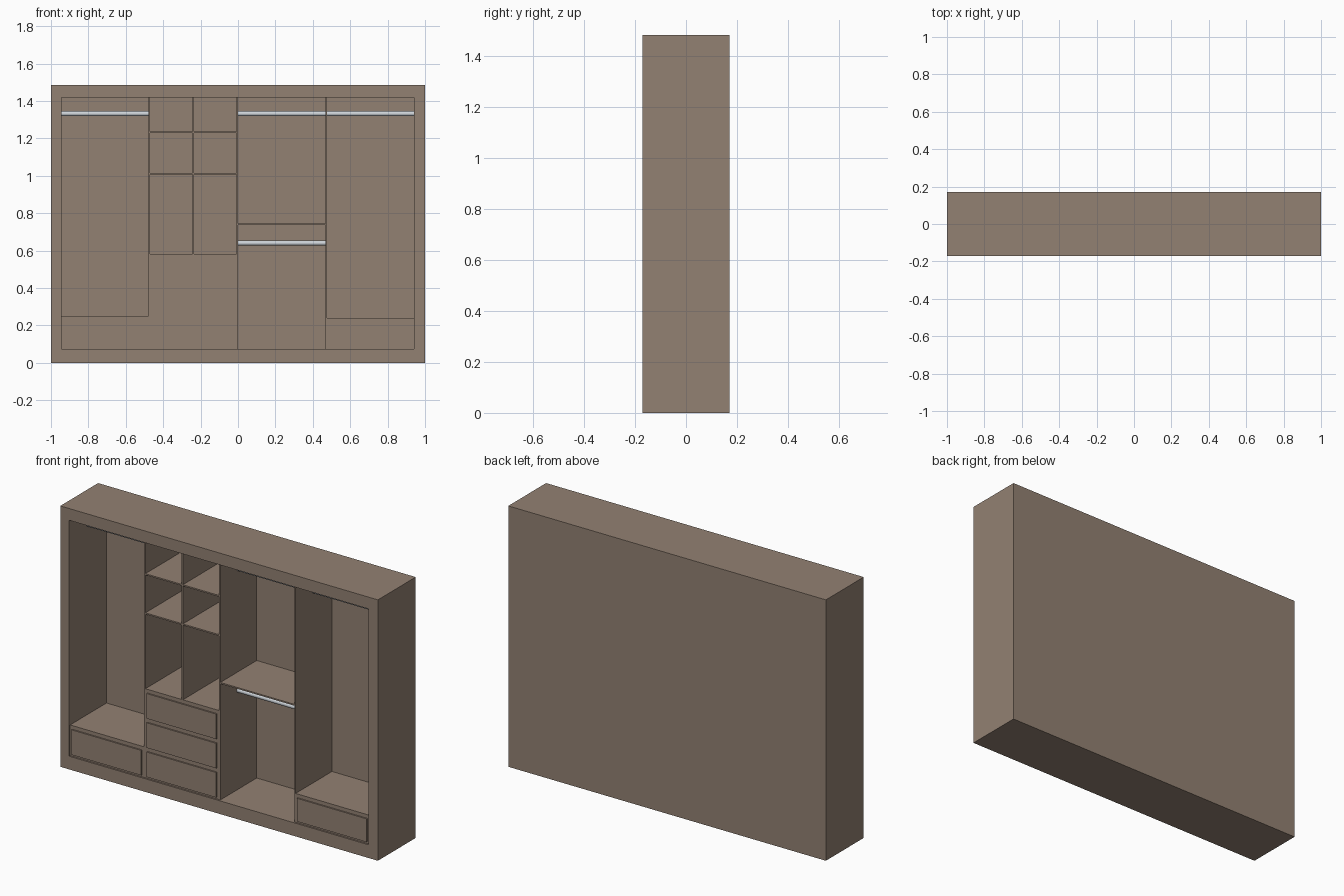
import bpy, bmesh, math

if "Cube" in bpy.data.objects:
    bpy.data.objects.remove(bpy.data.objects["Cube"])


def material(name, rgb):
    m = bpy.data.materials.new(name)
    m.diffuse_color = (*rgb, 1)
    m.use_nodes = True
    m.node_tree.nodes["Principled BSDF"].inputs["Base Color"].default_value = m.diffuse_color
    return m


WOOD = material("taupe wood", (0.29, 0.22, 0.17))
METAL = material("pale metal", (0.62, 0.66, 0.70))

FRONT, BACK, INNER = -0.17, 0.17, 0.167   # carcass depth, inner face of the back
PANEL, DRAWER = -0.16, -0.168             # front planes of panels and drawers
LEFT, RIGHT, LOW, TOP = -0.945, 0.94, 0.075, 1.418
T = 0.008                                 # board thickness


def finish(name, bm, mat):
    mesh = bpy.data.meshes.new(name)
    bmesh.ops.recalc_face_normals(bm, faces=bm.faces)
    bm.to_mesh(mesh)
    bm.free()
    mesh.materials.append(mat)
    ob = bpy.data.objects.new(name, mesh)
    bpy.context.collection.objects.link(ob)
    return ob


def box(name, x0, x1, z0, z1, y0=PANEL, y1=INNER):
    bm = bmesh.new()
    bmesh.ops.create_cube(bm, size=1)
    for v in bm.verts:
        v.co = (x1 if v.co.x > 0 else x0, y1 if v.co.y > 0 else y0,
                z1 if v.co.z > 0 else z0)
    return finish(name, bm, WOOD)


def rod(name, x0, x1, z, r=0.013):
    bpy.ops.mesh.primitive_cylinder_add(
        vertices=24, radius=r, depth=x1 - x0, end_fill_type='NGON',
        location=((x0 + x1) / 2, 0, z), rotation=(0, math.pi / 2, 0))
    ob = bpy.context.object
    ob.name = name
    ob.data.materials.append(METAL)
    bpy.ops.object.shade_smooth_by_angle()


# Carcass: one solid block with its front face inset and sunk to the back
bm = bmesh.new()
bmesh.ops.create_cube(bm, size=1)
for v in bm.verts:
    v.co = (2 * v.co.x, 2 * BACK * v.co.y, 1.485 * (v.co.z + 0.5))
front = min(bm.faces, key=lambda f: f.calc_center_median().y)
bmesh.ops.inset_individual(bm, faces=[front], thickness=0.05)
for v in front.verts:
    v.co.x = RIGHT if v.co.x > 0 else LEFT
    v.co.z = TOP if v.co.z > 0.7 else LOW
pushed = bmesh.ops.extrude_discrete_faces(bm, faces=[front])["faces"][0]
for v in pushed.verts:
    v.co.y = INNER
finish("carcass", bm, WOOD)

# Upright dividers between the four bays
for i, x in enumerate((-0.479, -0.007, 0.467)):
    box(f"divider_{i + 1}", x, x + T, LOW, TOP)
BAYS = [(LEFT, -0.479), (-0.471, -0.007), (0.001, 0.467), (0.475, RIGHT)]


def drawer_block(name, bay, top, count):
    """Shelf-topped solid block with raised drawer fronts."""
    x0, x1 = BAYS[bay]
    box(name + "_block", x0, x1, LOW, top)
    pitch = (top - T - LOW) / count
    for k in range(count):
        z = LOW + k * pitch
        box(f"{name}_front_{k + 1}", x0 + 0.013, x1 - 0.013,
            z + 0.011, z + pitch - 0.013, DRAWER, PANEL)


drawer_block("left_drawer", 0, 0.249, 1)
drawer_block("middle_drawers", 1, 0.582, 3)
drawer_block("right_drawer", 3, 0.239, 1)

# Cubby shelves with a centre partition
for i, z in enumerate((1.229, 1.006)):
    box(f"cubby_shelf_{i + 1}", *BAYS[1], z, z + T)
box("cubby_partition", -0.243, -0.235, 0.582, TOP)

# Single shelf in the third bay
box("hanging_shelf", *BAYS[2], 0.736, 0.744)

# Clothes rods
for i, bay in enumerate((0, 2, 3)):
    rod(f"upper_rod_{i + 1}", *BAYS[bay], 1.332)
rod("lower_rod", *BAYS[2], 0.64)
